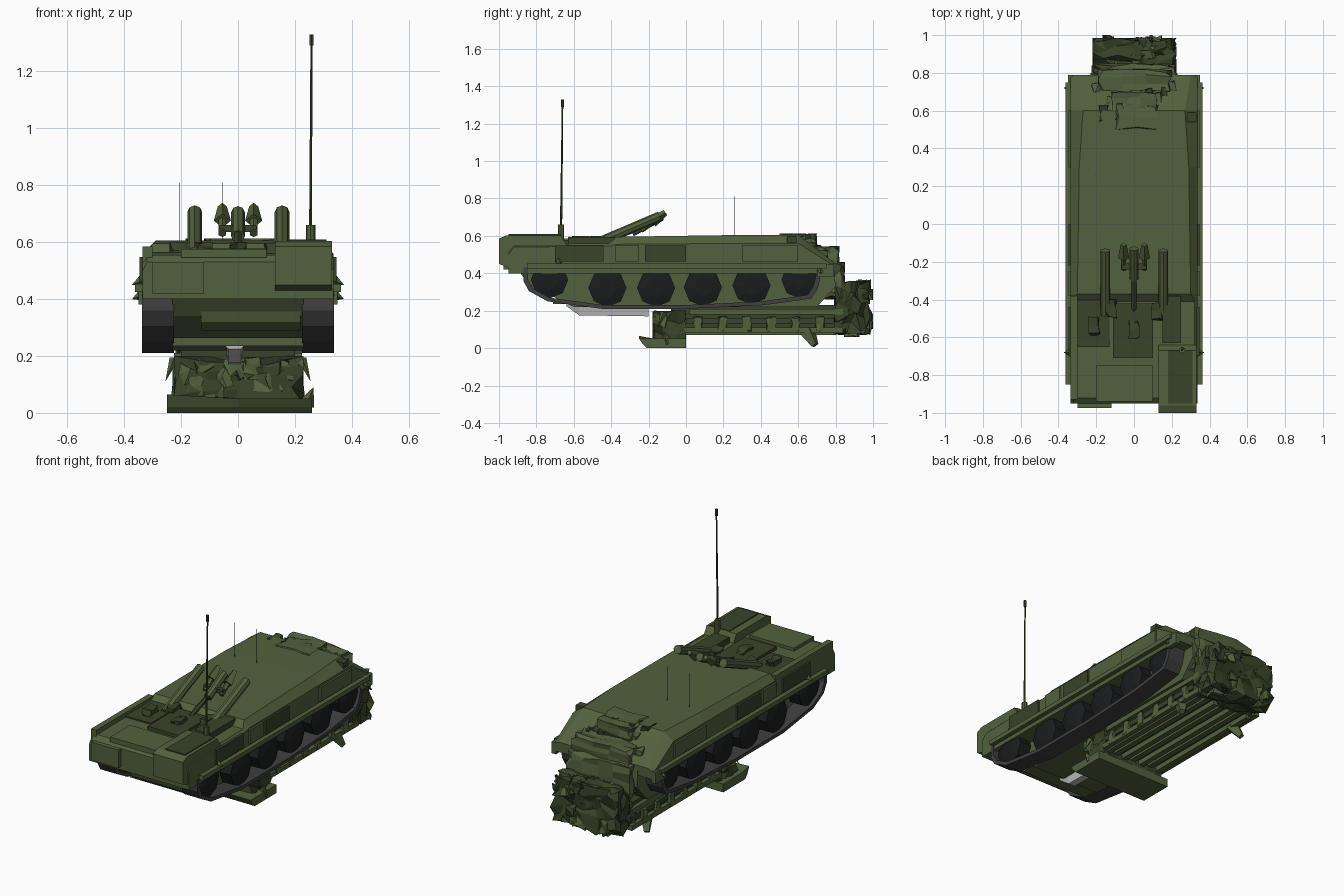
import bpy, bmesh, math, random
from mathutils import Vector

random.seed(4)


def material(name, r, g, b):
    m = bpy.data.materials.new(name)
    m.diffuse_color = (r, g, b, 1)
    return m


GREEN = material("olive_green", 0.085, 0.12, 0.047)
DARK = material("dark_olive", 0.04, 0.057, 0.022)
BELT = material("track_grey", 0.05, 0.05, 0.052)
BLACK = material("rubber_black", 0.011, 0.012, 0.013)
PALE = material("pale_grey", 0.5, 0.5, 0.5)


def finish(name, bm, mat):
    bmesh.ops.recalc_face_normals(bm, faces=bm.faces)
    me = bpy.data.meshes.new(name)
    bm.to_mesh(me)
    bm.free()
    me.materials.append(mat)
    ob = bpy.data.objects.new(name, me)
    bpy.context.collection.objects.link(ob)
    return ob


def loft(name, rings, mat):
    """Skin equal-length rings of points and cap both ends."""
    bm = bmesh.new()
    vs = [[bm.verts.new(p) for p in r] for r in rings]
    n = len(vs[0])
    for a, b in zip(vs, vs[1:]):
        for i in range(n):
            j = (i + 1) % n
            bm.faces.new((a[i], a[j], b[j], b[i]))
    bm.faces.new(vs[0])
    bm.faces.new(vs[-1][::-1])
    return finish(name, bm, mat)


def side_prism(name, profile, x0, x1, mat):
    return loft(name, [[(x, y, z) for y, z in profile] for x in (x0, x1)], mat)


def box(name, x, y, z, mat=GREEN, cuts=0, rough=0.0):
    """Box from (min, max) ranges; rough crumples it inwards."""
    bm = bmesh.new()
    bmesh.ops.create_cube(bm, size=1)
    if cuts:
        bmesh.ops.subdivide_edges(bm, edges=bm.edges[:], cuts=cuts, use_grid_fill=True)
    size = Vector((x[1] - x[0], y[1] - y[0], z[1] - z[0]))
    mid = Vector((sum(x), sum(y), sum(z))) / 2
    for v in bm.verts:
        p = v.co.copy()
        for k in range(3):
            p[k] *= size[k]
            if rough:
                p[k] += random.uniform(-rough, rough)
                p[k] = max(-size[k] / 2, min(size[k] / 2, p[k]))
        if rough and random.random() < 0.4:
            p *= random.uniform(0.76, 1)
        v.co = mid + p
    return finish(name, bm, mat)


def rod(name, a, b, r0, r1=None, sides=8, mat=GREEN):
    a, b = Vector(a), Vector(b)
    d = b - a
    bm = bmesh.new()
    bmesh.ops.create_cone(bm, cap_ends=True, segments=sides, radius1=r0,
                          radius2=r0 if r1 is None else r1, depth=d.length)
    q = Vector((0, 0, 1)).rotation_difference(d)
    for v in bm.verts:
        v.co = q @ v.co + (a + b) / 2
    return finish(name, bm, mat)


# Upper hull: y, roof z, roof half width, shoulder z
sections = [(-0.95, 0.53, 0.32, 0.50), (-0.92, 0.555, 0.32, 0.54), (-0.41, 0.56, 0.32, 0.545),
            (-0.37, 0.595, 0.30, 0.555), (0.3, 0.605, 0.29, 0.56), (0.60, 0.605, 0.27, 0.56),
            (0.79, 0.46, 0.30, 0.44)]
loft("upper_hull", [[(-0.335, y, 0.40), (-0.335, y, s), (-w, y, t), (w, y, t), (0.335, y, s),
                     (0.335, y, 0.40)] for y, t, w, s in sections], GREEN)
# Lower hull between the tracks
side_prism("lower_hull", [(-0.9, 0.42), (-0.84, 0.34), (-0.6, 0.22), (0.7, 0.22), (0.8, 0.33),
                          (0.79, 0.44)], -0.23, 0.23, GREEN)
loft("belly_keel", [[(-0.045, y, 0.235), (0.02, y, 0.235), (0.01, y, z), (-0.035, y, z)]
                    for y, z in ((-0.64, 0.225), (-0.57, 0.175), (-0.2, 0.17))], PALE)
box("glacis_bar", (-0.23, 0.23), (-0.71, -0.6), (0.235, 0.265))
side_prism("glacis_plate", [(-0.86, 0.38), (-0.84, 0.32), (-0.8, 0.29), (-0.7, 0.3)], -0.13, 0.22, GREEN)

# Running gear on both sides
belt = [(-0.87, 0.43), (-0.87, 0.36), (-0.84, 0.305), (-0.74, 0.25), (-0.45, 0.21), (0.0, 0.21),
        (0.42, 0.23), (0.67, 0.265), (0.705, 0.32), (0.73, 0.43)]
inner = [(-0.845, 0.43), (-0.845, 0.365), (-0.82, 0.32), (-0.73, 0.27), (-0.44, 0.23), (0.0, 0.23),
         (0.41, 0.25), (0.65, 0.285), (0.68, 0.33), (0.705, 0.43)]
wheels = [(-0.73, 0.365, 0.1), (-0.42, 0.322, 0.102), (-0.16, 0.322, 0.102), (0.09, 0.325, 0.102),
          (0.35, 0.335, 0.102), (0.61, 0.365, 0.1)]
for s, tag in ((-1, "left"), (1, "right")):
    side_prism("track_" + tag, belt + inner[::-1], s * 0.225, s * 0.337, BELT)
    for i, (y, z, r) in enumerate(wheels):
        rod(f"wheel_{tag}_{i}", (s * 0.24, y, z), (s * 0.315, y, z), r, sides=8, mat=BLACK)
        rod(f"wheel_dome_{tag}_{i}", (s * 0.315, y, z), (s * 0.328, y, z), r * 0.95, r * 0.5, 8, BLACK)
    # Fender rail, pointed fittings and stowage panels
    a, b = sorted((s * 0.32, s * 0.362))
    box("fender_rail_" + tag, (a, b), (-0.85, 0.75), (0.425, 0.452))
    box("rear_skirt_" + tag, (a + 0.012 * (s < 0), b - 0.012 * (s > 0)), (0.70, 0.79), (0.38, 0.45))
    for i, (y0, y1) in enumerate(((-0.70, -0.44), (-0.38, -0.25), (-0.22, 0.0), (0.30, 0.60))):
        a, b = sorted((s * 0.325, s * 0.346))
        box(f"side_panel_{tag}_{i}", (a, b), (y0, y1), (0.462, 0.548), DARK if i % 2 == 0 else GREEN)
    for i, (y, z) in enumerate(((-0.68, 0.47), (0.72, 0.42))):
        rod(f"side_spike_{tag}_{i}", (s * 0.32, y, z), (s * 0.372, y, z - 0.02), 0.032, 0.0, 4)

# Front deck: engine box, centre plates, recess
side_prism("front_corner_box", [(-1, 0.45), (-1, 0.585), (-0.96, 0.603), (-0.67, 0.603),
                                (-0.64, 0.555), (-0.64, 0.41), (-0.87, 0.40)], 0.13, 0.33, GREEN)
box("corner_box_lid", (0.18, 0.31), (-0.95, -0.67), (0.59, 0.609), DARK)
box("front_fender", (-0.3, -0.12), (-0.975, -0.9), (0.42, 0.53))
box("deck_plate", (-0.2, 0.1), (-0.94, -0.75), (0.545, 0.575))
box("centre_hatch", (-0.11, 0.10), (-0.71, -0.42), (0.55, 0.577), DARK)
box("deck_recess", (-0.31, -0.13), (-0.65, -0.39), (0.55, 0.566), DARK)
box("deck_wall", (-0.335, -0.30), (-0.93, -0.38), (0.5, 0.585))
box("right_deck_case", (0.15, 0.25), (-0.63, -0.38), (0.55, 0.595), DARK)
for i, (x, y) in enumerate(((-0.21, -0.54), (0.0, -0.56), (0.12, -0.46), (-0.12, -0.45))):
    box(f"deck_fitting_{i}", (x - 0.03, x + 0.03), (y - 0.05, y + 0.05), (0.55, 0.60), DARK, 1, 0.015)

# Raised tubes leaning back over the roof, and the centre fork
for x, y in ((-0.152, -0.48), (0.155, -0.48)):
    rod("raised_tube", (x, y, 0.56), (x, -0.14, 0.705), 0.026)
rod("centre_tube", (0, -0.29, 0.62), (0, -0.13, 0.705), 0.024)
rod("centre_arm", (0, -0.46, 0.565), (0, -0.28, 0.63), 0.014, sides=6, mat=DARK)
for x in (-0.055, 0.055):
    rod("fork_arm", (x, -0.24, 0.63), (x, -0.17, 0.68), 0.015, sides=6)
    rod("fork_tip", (x, -0.18, 0.675), (x, -0.11, 0.725), 0.03, 0.016, 4)
box("fork_bridge", (-0.065, 0.065), (-0.24, -0.21), (0.635, 0.66), DARK)

# Whip antenna and thin rods
rod("antenna_base", (0.255, -0.668, 0.57), (0.255, -0.668, 0.66), 0.017)
rod("antenna_mast", (0.255, -0.668, 0.65), (0.258, -0.66, 1.31), 0.006, 0.004, 6, DARK)
rod("antenna_tip", (0.258, -0.66, 1.29), (0.258, -0.66, 1.33), 0.008, sides=6, mat=DARK)
for x in (-0.205, -0.055):
    rod("thin_rod", (x, 0.26, 0.6), (x, 0.26, 0.81), 0.0012, sides=4, mat=DARK)

# Fittings on the sloped rear of the roof
box("rear_roof_hatch", (-0.1, 0.13), (0.5, 0.63), (0.595, 0.613), GREEN, 1, 0.006)
box("rear_roll", (-0.19, 0.2), (0.70, 0.82), (0.44, 0.545), GREEN, 2, 0.012)
box("rear_bundle", (-0.12, 0.12), (0.60, 0.70), (0.53, 0.612), GREEN, 2, 0.012)
for i in range(11):
    x = -0.2 + i * 0.04
    y = 0.64 + random.uniform(-0.07, 0.08)
    z = 0.605 - max(0, y - 0.6) * 0.75
    box(f"rear_fitting_{i}", (x - 0.025, x + 0.025), (y - 0.05, y + 0.04), (z - 0.06, z + 0.008),
        DARK if i % 2 else GREEN, 1, 0.016)
box("rear_light_box", (0.28, 0.33), (0.54, 0.59), (0.55, 0.6), DARK)
box("rear_door", (-0.22, 0.22), (0.74, 0.85), (0.26, 0.46), GREEN, 3, 0.014)

# Ribbed frame slung under the hull
box("under_frame", (-0.2, 0.2), (-0.08, 0.85), (0.10, 0.23), DARK)
for i in range(7):
    x = -0.18 + i * 0.06
    box(f"under_rib_{i}", (x - 0.017, x + 0.017), (-0.05, 0.8), (0.07 + 0.012 * (i % 2), 0.12))
for s in (-1, 1):
    for i, z in enumerate((0.08, 0.13, 0.18)):
        a, b = sorted((s * 0.19, s * (0.225 - 0.01 * (i % 2))))
        box("frame_side_rail", (a, b), (-0.02 + i * 0.02, 0.84), (z, z + 0.03), DARK if i == 1 else GREEN)
    for i in range(6):
        a, b = sorted((s * 0.2, s * 0.23))
        box("frame_bracket", (a, b), (0.04 + i * 0.13, 0.09 + i * 0.13), (0.085, 0.17), GREEN, 1, 0.01)
    rod("frame_foot", (s * 0.19, 0.65, 0.09), (s * 0.22, 0.69, 0.015), 0.045, 0.02, 4)
    rod("bent_shard", (s * 0.225, -0.12, 0.19), (s * 0.255, -0.15, 0.11), 0.016, 0.0, 4)

# Front cross block and blade of the frame
box("frame_cross_block", (-0.225, 0.23), (-0.18, 0.0), (0.03, 0.20), DARK, 3, 0.022)
for i in range(12):
    x, z = -0.19 + 0.035 * i, random.uniform(0.08, 0.16)
    box(f"cross_block_scrap_{i}", (x - 0.035, x + 0.035), (-0.18, -0.1), (z - 0.04, z + 0.04), GREEN, 1, 0.025)
loft("frame_blade", [[(x, -0.23, 0.02), (x, -0.21, 0.0), (x, 0.0, 0.0), (x, 0.0, 0.05), (x, -0.17, 0.05),
                      (x, -0.25, 0.065 if x < 0 else 0.05)] for x in (-0.25, 0.0, 0.26)], GREEN)
rod("blade_spur", (0.24, -0.1, 0.03), (0.265, -0.12, 0.09), 0.03, 0.0, 4)

# Crumpled mass at the rear end: rough core buried in torn pieces
box("crumpled_rear", (-0.22, 0.225), (0.79, 0.985), (0.07, 0.36), DARK, 5, 0.032)
for i in range(75):
    x, y, z = random.uniform(-0.175, 0.18), random.uniform(0.84, 0.955), random.uniform(0.1, 0.335)
    w, d, h = (random.uniform(0.025, 0.05) for _ in range(3))
    box(f"crumpled_piece_{i}", (x - w, x + w), (y - d, min(y + d, 1.0)), (z - h, min(z + h, 0.37)),
        GREEN if i % 3 else DARK, 1, 0.03)
